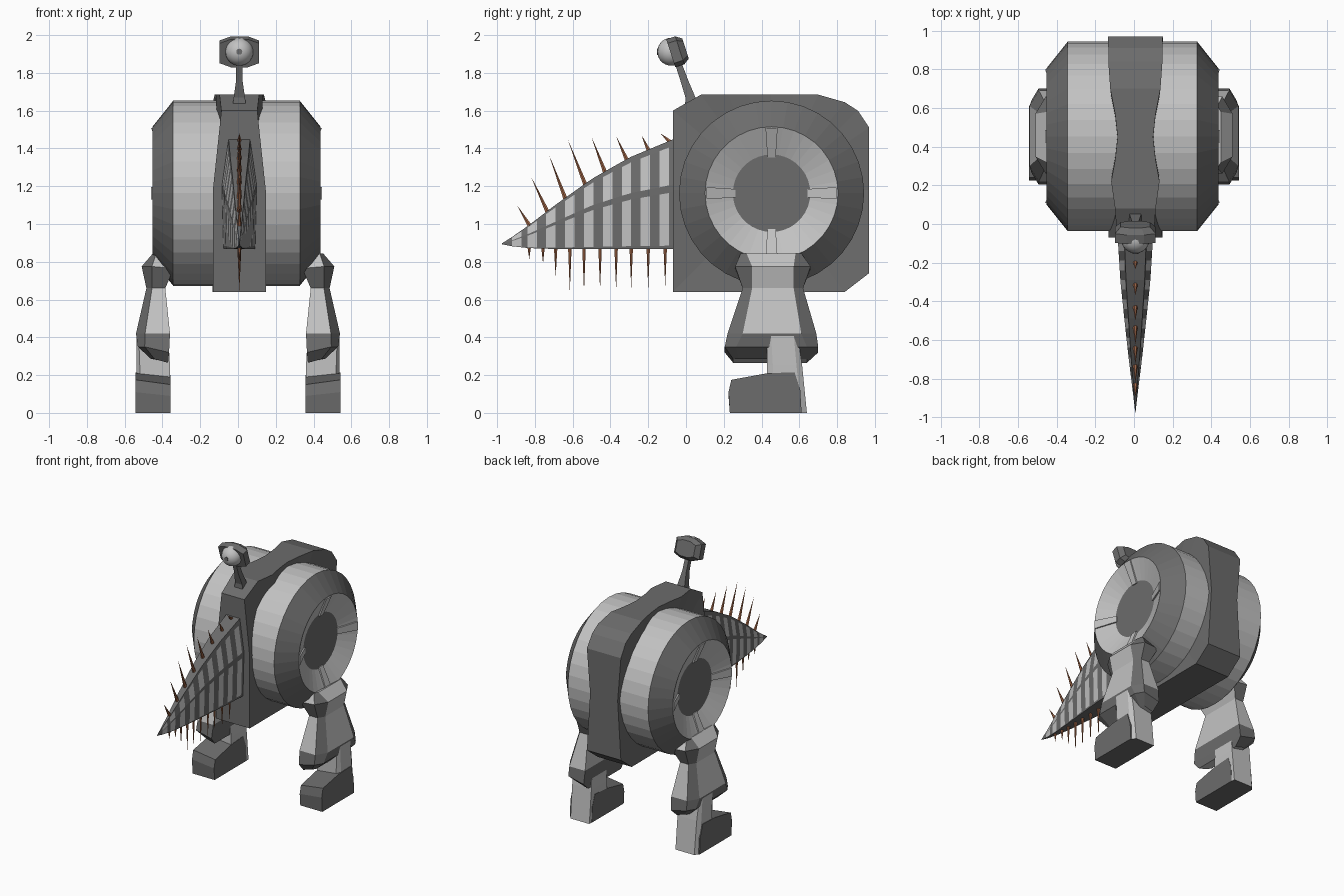
import bpy, bmesh, math
from mathutils import Vector

if "Cube" in bpy.data.objects:
    bpy.data.objects.remove(bpy.data.objects["Cube"])


def material(name, rgb):
    m = bpy.data.materials.new(name)
    m.diffuse_color = (*rgb, 1)
    m.use_nodes = True
    m.node_tree.nodes["Principled BSDF"].inputs["Base Color"].default_value = m.diffuse_color
    return m


MATS = [material("light_grey", (0.54, 0.54, 0.54)),
        material("dark_grey", (0.15, 0.15, 0.15)),
        material("rust_orange", (0.40, 0.15, 0.07))]
LIGHT, DARK, RUST = 0, 1, 2


def finish(name, bm):
    bmesh.ops.recalc_face_normals(bm, faces=bm.faces[:])
    me = bpy.data.meshes.new(name)
    bm.to_mesh(me)
    bm.free()
    ob = bpy.data.objects.new(name, me)
    for m in MATS:
        me.materials.append(m)
    bpy.context.collection.objects.link(ob)
    return ob


def loft(name, rings, rule, caps=(DARK, DARK)):
    """Skin closed rings of points; rule(ring, side) picks the colour."""
    bm = bmesh.new()
    vs = [[bm.verts.new(p) for p in r] for r in rings]
    n = len(rings[0])
    for i in range(len(vs) - 1):
        for j in range(n):
            k = (j + 1) % n
            f = bm.faces.new((vs[i][j], vs[i][k], vs[i + 1][k], vs[i + 1][j]))
            f.material_index = rule(i, j)
    for ring, c in ((vs[0], caps[0]), (vs[-1], caps[1])):
        bm.faces.new(ring).material_index = c
    return finish(name, bm)


def interp(table, t):
    """Piecewise linear lookup in rows sorted by falling first value."""
    for a, b in zip(table, table[1:]):
        if t >= b[0] - 1e-6:
            u = (t - a[0]) / (b[0] - a[0])
            return [p + (q - p) * u for p, q in zip(a[1:], b[1:])]
    return list(table[-1][1:])


# Drum body with bevelled rims and recessed side dishes
CX, CY, CZ, SIDES = -0.008, 0.453, 1.163, 36
half = [(0.38, 0.205), (0.445, 0.352), (0.335, 0.49)]
profile = [(-x, r) for x, r in half] + [(x, r) for x, r in reversed(half)]
rings = [[(CX + x, CY + r * math.cos(2 * math.pi * k / SIDES),
           CZ + r * math.sin(2 * math.pi * k / SIDES)) for k in range(SIDES)]
         for x, r in profile]
loft("drum_body", rings, lambda i, j: DARK if i in (1, 3) else LIGHT)

# Four short ribs across each dish
for s in (-1, 1):
    for k in range(4):
        a = k * math.pi / 2
        rad = Vector((0, math.cos(a), math.sin(a)))
        tan = Vector((0, -math.sin(a), math.cos(a)))
        rib = []
        for r, w, x in ((0.19, 0.022, 0.375), (0.345, 0.032, 0.44)):
            c = Vector((CX, CY, CZ)) + rad * r
            rib.append([c + tan * w * q + Vector((s * (x + d), 0, 0))
                        for q, d in ((-1, -0.02), (1, -0.02), (1, 0.012), (-1, 0.012))])
        loft("dish_rib", rib, lambda i, j: LIGHT, (LIGHT, LIGHT))

# Central spine plate: outline (y, z, half width)
outline = [(-0.07, 0.64, 0.14), (-0.07, 1.18, 0.14), (-0.07, 1.60, 0.095),
           (0.08, 1.685, 0.105), (0.22, 1.685, 0.125), (0.33, 1.685, 0.105),
           (0.45, 1.685, 0.092), (0.57, 1.685, 0.105), (0.70, 1.685, 0.13),
           (0.84, 1.645, 0.14), (0.91, 1.60, 0.14), (0.97, 1.51, 0.142),
           (0.97, 1.18, 0.115), (0.97, 0.74, 0.142), (0.84, 0.64, 0.142),
           (0.40, 0.64, 0.14)]
bm = bmesh.new()
PX = 0.007
sides = []
for s in (-1, 1):
    vs = [bm.verts.new((PX + s * w, y, z)) for y, z, w in outline]
    hub = bm.verts.new((PX + s * 0.1, CY, CZ))
    for a, b in zip(vs, vs[1:] + vs[:1]):
        bm.faces.new((a, b, hub))
    sides.append(vs)
n = len(outline)
for i in range(n):
    k = (i + 1) % n
    bm.faces.new((sides[0][i], sides[0][k], sides[1][k], sides[1][i]))
for f in bm.faces:
    f.material_index = DARK
finish("spine_plate", bm)

# Snout: y, top, middle ridge, bottom, half width
SNOUT = [(-0.06, 1.452, 1.19, 0.868, 0.092), (-0.30, 1.352, 1.145, 0.868, 0.077),
         (-0.50, 1.238, 1.085, 0.868, 0.056), (-0.70, 1.095, 1.0, 0.868, 0.034),
         (-0.83, 0.995, 0.945, 0.872, 0.018), (-0.92, 0.932, 0.912, 0.882, 0.007),
         (-0.975, 0.897, 0.895, 0.893, 0.001)]
cuts = [-0.06]
for i in range(8):
    c = -0.115 - 0.1 * i
    cuts += [c + 0.025, c - 0.025]
cuts += [-0.87, -0.92, -0.975]
rings = []
for y in cuts:
    t, m, b, w = interp(SNOUT, y)
    h = t - b
    right = [(0.62 * w, t), (0.68 * w, t - 0.06 * h), (w, m + 0.035 * h),
             (w, m - 0.035 * h), (0.92 * w, b + 0.03 * h), (0.9 * w, b)]
    rings.append([(PX + x, y, z) for x, z in right]
                 + [(PX - x, y, z) for x, z in reversed(right)])
loft("snout", rings, lambda i, j: LIGHT if i % 2 and j in (1, 3, 7, 9) else DARK)


# Spikes along the top and bottom edges of the snout
def spike(name, base, tip, r):
    d = (tip - base).normalized()
    side = d.cross(Vector((1, 0, 0)))
    pts = [base - d * 0.01 + r * (math.cos(a) * Vector((1, 0, 0)) + math.sin(a) * side)
           for a in [k * math.pi / 3 for k in range(6)]]
    bm = bmesh.new()
    vs = [bm.verts.new(p) for p in pts]
    top = bm.verts.new(tip)
    for a, b in zip(vs, vs[1:] + vs[:1]):
        bm.faces.new((a, b, top))
    bm.faces.new(vs)
    for f in bm.faces:
        f.material_index = RUST
    finish(name, bm)


top_spikes = [(-0.83, -0.895, 1.10), (-0.735, -0.82, 1.25), (-0.64, -0.725, 1.365),
              (-0.535, -0.625, 1.445), (-0.43, -0.50, 1.46), (-0.315, -0.37, 1.465),
              (-0.20, -0.235, 1.47), (-0.09, -0.135, 1.48)]
for yb, yt, zt in top_spikes:
    spike("upper_spike", Vector((PX, yb, interp(SNOUT, yb)[0])), Vector((PX, yt, zt)), 0.013)
low_spikes = [(-0.83, 0.815), (-0.757, 0.79), (-0.69, 0.72), (-0.615, 0.64), (-0.54, 0.64),
              (-0.455, 0.65), (-0.37, 0.65), (-0.29, 0.66), (-0.20, 0.66), (-0.11, 0.67)]
for y, z in low_spikes:
    spike("lower_spike", Vector((PX, y, 0.87)), Vector((PX, y, z)), 0.011)

# Eye stalk: z, front y, back y, half width
stalk = [(1.62, -0.005, 0.07, 0.036), (1.67, -0.003, 0.05, 0.03),
         (1.76, -0.03, 0.012, 0.017), (1.87, -0.065, -0.03, 0.016)]
loft("eye_stalk", [[(PX - w, a, z), (PX + w, a, z), (PX + w, b, z), (PX - w, b, z)]
                   for z, a, b, w in stalk], lambda i, j: DARK)

# Eye hood: octagonal block tilted backward
shape = [(-0.105, 0.055), (-0.045, 0.078), (0.045, 0.078), (0.105, 0.055),
         (0.105, -0.055), (0.045, -0.078), (-0.045, -0.078), (-0.105, -0.055)]
tilt = math.radians(18)
hood = []
for d, k in ((-0.03, 1.0), (0.02, 1.0), (0.052, 0.72)):
    hood.append([(PX + x * k, -0.052 + d * math.cos(tilt) - z * k * math.sin(tilt),
                  1.913 + z * k * math.cos(tilt) + d * math.sin(tilt)) for x, z in shape])
loft("eye_hood", hood, lambda i, j: DARK)

# Eyeball
bpy.ops.mesh.primitive_uv_sphere_add(segments=24, ring_count=14, radius=0.074,
                                     location=(PX, -0.078, 1.912))
eye = bpy.context.object
eye.name = "eyeball"
eye.data.materials.append(MATS[LIGHT])
bpy.ops.object.shade_smooth_by_angle()

# Pupil dot
bpy.ops.mesh.primitive_cylinder_add(vertices=12, radius=0.016, depth=0.008,
                                    location=(PX, -0.15, 1.912), rotation=(math.pi / 2, 0, 0))
bpy.context.object.name = "pupil"
bpy.context.object.data.materials.append(MATS[DARK])


# Legs, left and right
def leg_ring(s, z, x0, x1, y0, y1, c, drop=0.0):
    """Rectangle with its two outer corners chamfered; drop lowers the inner edge."""
    pts = [(x0, y0, -drop), (x1 - c * 0.6, y0, 0), (x1, y0 + c, 0),
           (x1, y1 - c, 0), (x1 - c * 0.6, y1, 0), (x0, y1, -drop)]
    return [(s * x, y, z + dz) for x, y, dz in pts]


for s in (-1, 1):
    # Shoulder, thigh and flared knee
    rings = [leg_ring(s, 0.845, 0.37, 0.45, 0.29, 0.61, 0.03, 0.05),
             leg_ring(s, 0.775, 0.34, 0.51, 0.26, 0.66, 0.09, 0.01),
             leg_ring(s, 0.66, 0.385, 0.485, 0.30, 0.62, 0.05),
             leg_ring(s, 0.42, 0.36, 0.54, 0.22, 0.69, 0.08),
             leg_ring(s, 0.35, 0.365, 0.53, 0.205, 0.70, 0.06, 0.03),
             leg_ring(s, 0.285, 0.37, 0.46, 0.25, 0.64, 0.03, 0.02)]

    def leg_rule(i, j):
        if i >= 3:
            return DARK
        return DARK if j in (1, 3) or (i == 1 and j in (0, 4)) else LIGHT
    loft("upper_leg", rings, leg_rule, (LIGHT, LIGHT))

    # Shin
    shin = [leg_ring(s, 0.42, 0.37, 0.538, 0.43, 0.59, 0.02),
            leg_ring(s, 0.25, 0.36, 0.538, 0.43, 0.615, 0.03),
            leg_ring(s, 0.0, 0.36, 0.535, 0.43, 0.64, 0.03)]
    loft("shin", shin, lambda i, j: LIGHT)

    # Foot with its top sloping down to the inside
    foot = [(0.232, 0, 0), (0.225, 0.11, 0.09), (0.24, 0.175, 0.15),
            (0.43, 0.21, 0.19), (0.575, 0.215, 0.2), (0.605, 0.12, 0.12), (0.612, 0, 0)]
    loft("foot", [[(s * 0.358, y, zi) for y, zo, zi in foot],
                  [(s * 0.542, y, zo) for y, zo, zi in foot]], lambda i, j: DARK)
